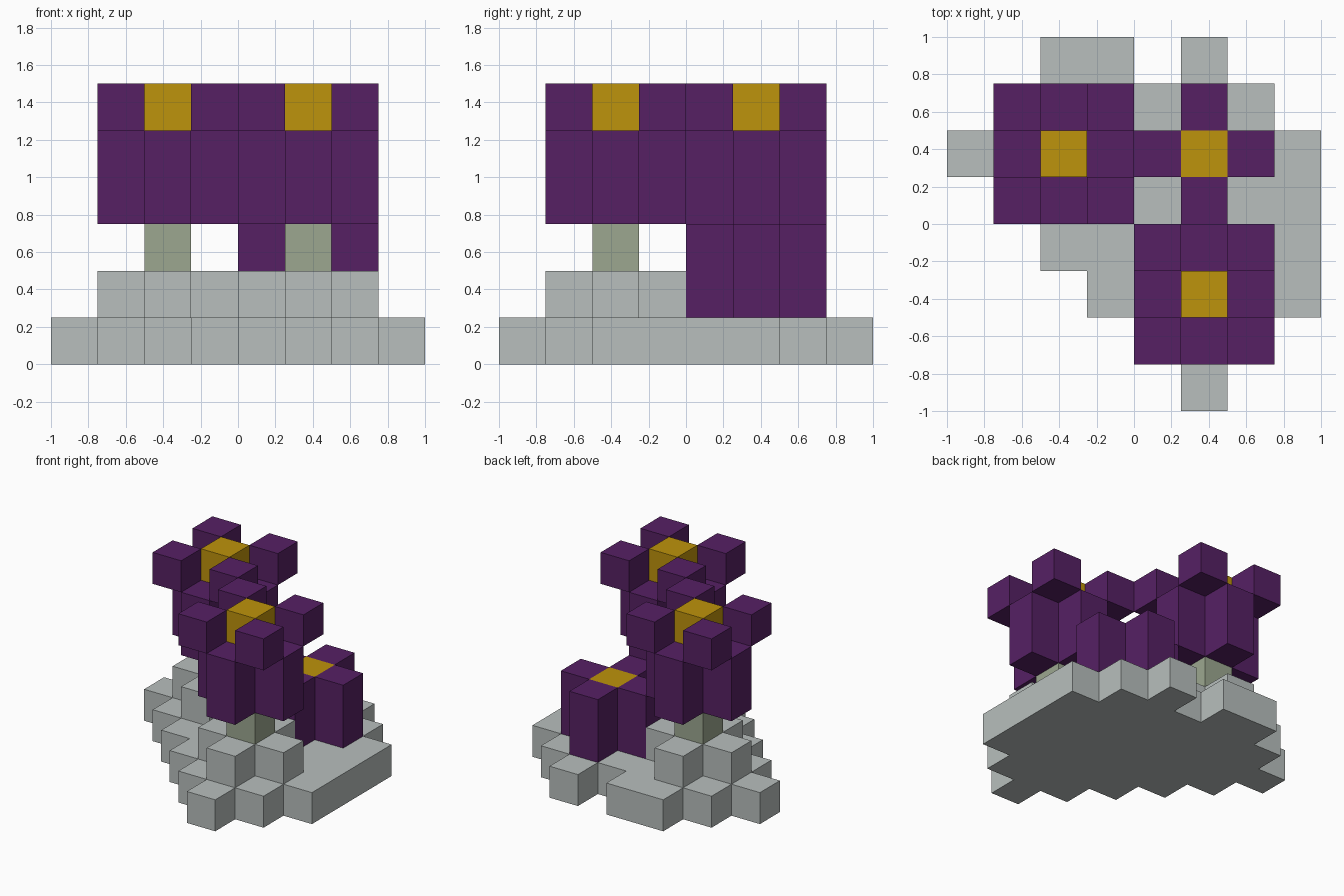
import bpy
import bmesh

cube = bpy.data.objects.get("Cube")
if cube:
    bpy.data.objects.remove(cube, do_unlink=True)

CELL = 0.25   # edge of one block
HALF = 4      # half the grid width, in blocks


def material(name, rgb):
    m = bpy.data.materials.new(name)
    m.use_nodes = True
    color = (*rgb, 1.0)
    m.diffuse_color = color
    bsdf = m.node_tree.nodes["Principled BSDF"]
    bsdf.inputs["Base Color"].default_value = color
    bsdf.inputs["Roughness"].default_value = 0.9
    return m


STONE = material("pale_stone", (0.48, 0.52, 0.51))
STEM = material("sage_green", (0.335, 0.39, 0.28))
PURPLE = material("deep_purple", (0.093, 0.0144, 0.127))
GOLD = material("gold", (0.515, 0.292, 0.0035))


def prism(name, cells, bottom, top, mat):
    """Extrude a footprint of grid cells between two block levels."""
    bm = bmesh.new()
    corners = {}

    def corner(i, j):
        if (i, j) not in corners:
            corners[i, j] = bm.verts.new(((i - HALF) * CELL, (j - HALF) * CELL, bottom * CELL))
        return corners[i, j]

    for i, j in cells:
        bm.faces.new([corner(i, j), corner(i + 1, j), corner(i + 1, j + 1), corner(i, j + 1)])
    result = bmesh.ops.extrude_face_region(bm, geom=bm.faces[:], use_keep_orig=True)
    raised = [g for g in result["geom"] if isinstance(g, bmesh.types.BMVert)]
    bmesh.ops.translate(bm, verts=raised, vec=(0, 0, (top - bottom) * CELL))
    bmesh.ops.recalc_face_normals(bm, faces=bm.faces[:])
    mesh = bpy.data.meshes.new(name)
    bm.to_mesh(mesh)
    bm.free()
    mesh.materials.append(mat)
    obj = bpy.data.objects.new(name, mesh)
    bpy.context.collection.objects.link(obj)
    return obj


def sides(i, j):
    return [(i - 1, j), (i + 1, j), (i, j - 1), (i, j + 1)]


def plus(i, j):
    return [(i, j)] + sides(i, j)


def diagonals(i, j):
    return [(i + a, j + b) for a in (-1, 1) for b in (-1, 1)]


# Ground slab: runs of blocks per row, front to back
ROWS = [[(5, 5)], [(4, 6)], [(3, 7)], [(2, 7)], [(1, 7)], [(0, 7)], [(1, 6)], [(2, 3), (5, 5)]]
ground = [(i, j) for j, runs in enumerate(ROWS) for a, b in runs for i in range(a, b + 1)]
prism("ground_slab", ground, 0, 1, STONE)

# Two tall flowers on raised mounds
for label, (i, j) in {"back": (2, 5), "front": (5, 2)}.items():
    prism(label + "_mound", plus(i, j), 1, 2, STONE)
    prism(label + "_stem", [(i, j)], 2, 3, STEM)
    prism(label + "_flower_cup", plus(i, j), 3, 5, PURPLE)
    prism(label + "_flower_heart", [(i, j)], 5, 6, GOLD)
    for n, cell in enumerate(diagonals(i, j)):
        prism(f"{label}_petal_tip_{n + 1}", [cell], 5, 6, PURPLE)

# Low bud sitting on the slab
BUD = (5, 5)
prism("bud_heart", [BUD], 1, 3, GOLD)
for n, cell in enumerate(sides(*BUD)):
    prism(f"bud_petal_{n + 1}", [cell], 1, 3, PURPLE)
